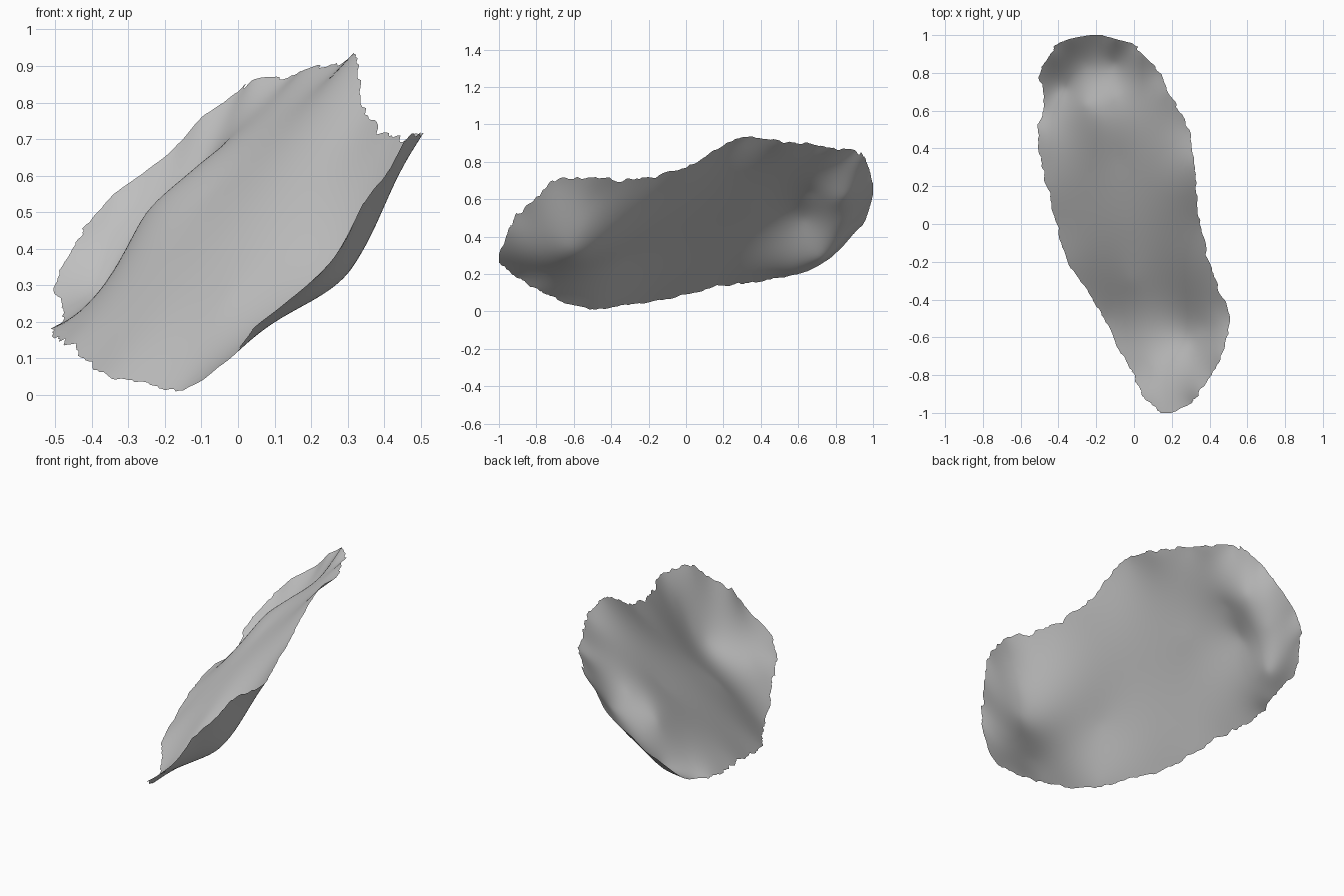
import bpy, math, random
from mathutils import Vector, noise

cube = bpy.data.objects.get("Cube")
if cube:
    bpy.data.objects.remove(cube, do_unlink=True)
random.seed(4)

# Rim stations, front to back: y, left rim (x, z), right rim (x, z)
STATIONS = [Vector(s) for s in (
    (-1.0, .14, .26, .2, .31), (-.95, .09, .22, .3, .43),
    (-.9, .04, .18, .34, .52), (-.8, 0, .12, .41, .61),
    (-.7, -.06, .07, .46, .7), (-.5, -.16, .01, .51, .72),
    (-.35, -.25, .03, .45, .7), (-.2, -.35, .05, .4, .72),
    (0, -.41, .09, .35, .77), (.2, -.46, .14, .33, .89),
    (.32, -.49, .15, .32, .935), (.5, -.51, .18, .29, .91),
    (.6, -.48, .2, .24, .9), (.7, -.48, .24, .18, .89),
    (.8, -.5, .31, .14, .87), (.9, -.44, .42, .04, .86),
    (.95, -.41, .47, 0, .83), (.98, -.34, .55, -.1, .76),
    (1, -.23, .63, -.17, .68))]

# Points the inside of the sheet passes through: x, y, z
INSIDE = [
    # sagging trough at the front
    (.1, -.75, .205), (.22, -.7, .28), (.31, -.62, .345),
    (.37, -.55, .45), (.43, -.5, .59),
    # middle
    (-.02, -.3, .28), (-.03, 0, .44), (-.08, .35, .55),
    # ridges and hollows at the back
    (-.26, .63, .485), (-.1, .67, .635), (-.1, .85, .62),
    (-.25, .85, .475), (-.36, .5, .31), (-.36, .72, .29),
]


def station(t):
    """Smooth interpolation through the rim stations, t from 0 to 1."""
    last = len(STATIONS) - 1
    i = min(int(t * last), last - 1)
    f = t * last - i
    a, b, c, d = (STATIONS[min(max(i + k, 0), last)] for k in (-1, 0, 1, 2))
    m, n = (c - a) / 2, (d - b) / 2
    return (b * (2*f**3 - 3*f**2 + 1) + m * (f**3 - 2*f**2 + f)
            + c * (3*f**2 - 2*f**3) + n * (f**3 - f**2))


def bend(x, y):
    """Bending of a thin plate; x counts more because the sheet is steep in x."""
    r = math.hypot(x * 1.4, y)
    return r * r * math.log(r) if r > 0 else 0


def solve(rows):
    """Gauss-Jordan elimination of an augmented matrix."""
    size = len(rows)
    for i in range(size):
        best = max(range(i, size), key=lambda k: abs(rows[k][i]))
        rows[i], rows[best] = rows[best], rows[i]
        rows[i] = [value / rows[i][i] for value in rows[i]]
        for k in range(size):
            if k != i:
                f = rows[k][i]
                rows[k] = [p - f * q for p, q in zip(rows[k], rows[i])]
    return [row[-1] for row in rows]


# Thin plate stretched over the rim and inside points
points = INSIDE + [(s[i], s[0], s[i + 1]) for s in STATIONS for i in (1, 3)]
system = []
for i, (x, y, z) in enumerate(points):
    row = [bend(x - px, y - py) for px, py, pz in points]
    row[i] += .0003
    system.append(row + [1, x, y, z])
for column in zip(*((1, x, y) for x, y, z in points)):
    system.append(list(column) + [0] * 4)
weights = solve(system)


def height(x, y):
    base, slope_x, slope_y = weights[-3:]
    return base + slope_x * x + slope_y * y + sum(
        w * bend(x - px, y - py) for w, (px, py, pz) in zip(weights, points))


def make_material(name, value):
    mat = bpy.data.materials.new(name)
    mat.use_nodes = True
    colour = (value, value, value, 1)
    mat.diffuse_color = colour
    mat.node_tree.nodes["Principled BSDF"].inputs["Base Color"].default_value = colour
    return mat


# Curled sheet: a grid fitted between the two rims and draped on the plate
ROWS, COLS = 180, 50
bpy.ops.mesh.primitive_grid_add(x_subdivisions=COLS, y_subdivisions=ROWS, size=2)
sheet = bpy.context.object
sheet.name = "curled_sheet"
rag = {}
for v in sheet.data.vertices:
    side, along = v.co.x, v.co.y
    y, xl, zl, xr, zr = station(min(max((along + 1) / 2, 0), 1))
    # Ragged rim, fading quickly towards the inside
    key = (round(along * ROWS), side > 0)
    if key not in rag:
        wave = noise.noise(Vector((along * 22, 7 * (side > 0), 0)))
        rag[key] = wave * .012 + random.uniform(-.004, .003)
    x = xl + (xr - xl) * (side + 1) / 2
    x += rag[key] * abs(side)**14 * (1 if side > 0 else -1)
    v.co = (x, y, height(x, y))

sheet.data.materials.append(make_material("pale_grey", .55))
bpy.ops.object.shade_smooth()
